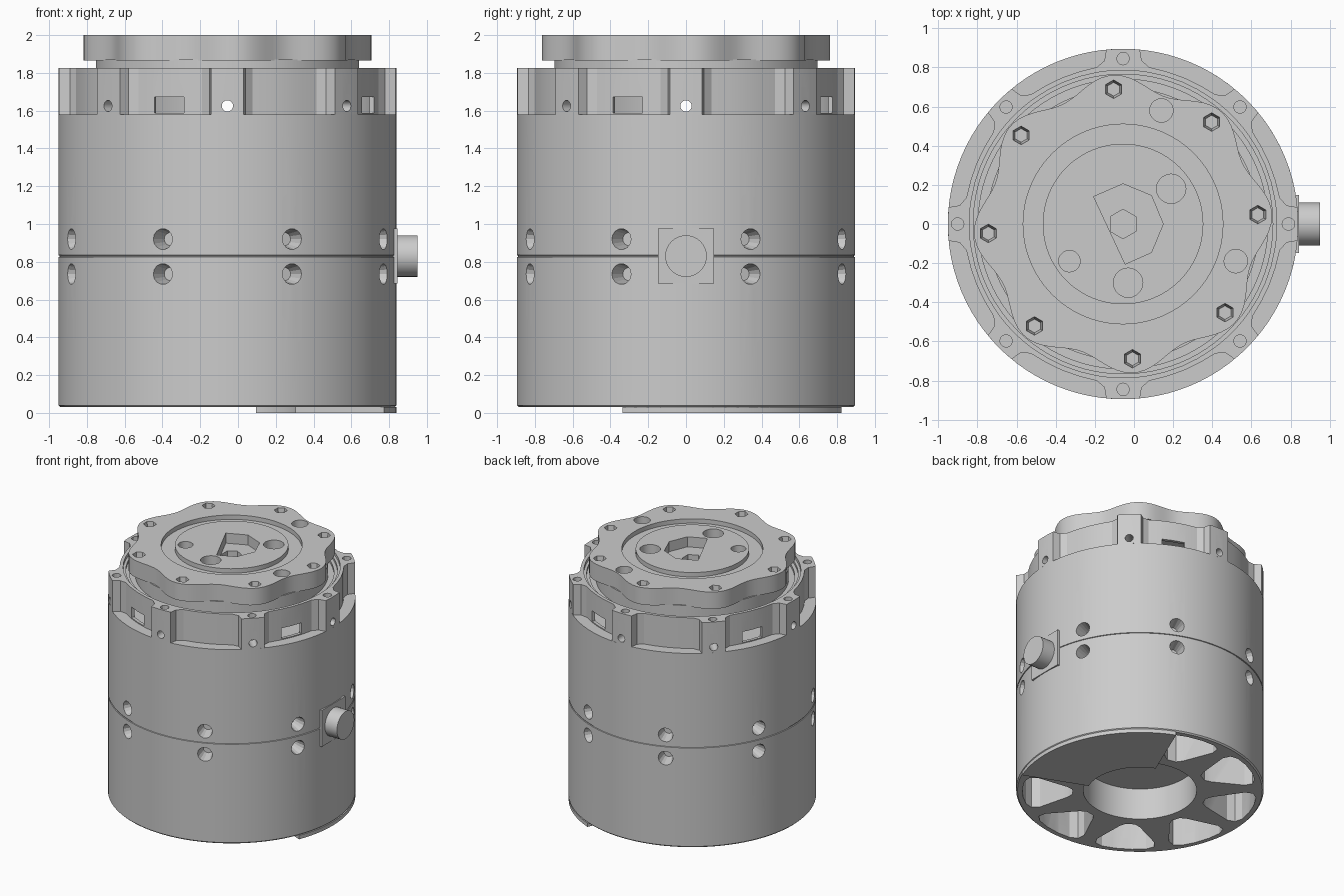
import bpy, bmesh
from math import radians, sin, cos, pi
from mathutils import Matrix, Vector

if "Cube" in bpy.data.objects:
    bpy.data.objects.remove(bpy.data.objects["Cube"])

AXIS_X = -0.056   # everything is built round the origin, then shifted


def polar(deg, r):
    return (r * cos(radians(deg)), r * sin(radians(deg)))


def finish(name, bm):
    bmesh.ops.recalc_face_normals(bm, faces=bm.faces)
    me = bpy.data.meshes.new(name)
    bm.to_mesh(me)
    bm.free()
    ob = bpy.data.objects.new(name, me)
    bpy.context.collection.objects.link(ob)
    return ob


def add_lathe(bm, profile, n=96, closed=False):
    """Spin (r, z) points about z; open profiles start and end on the axis."""
    rings = []
    for r, z in profile:
        if r == 0:
            rings.append([bm.verts.new((0, 0, z))] * n)
        else:
            rings.append([bm.verts.new((*polar(360 * i / n, r), z)) for i in range(n)])
    pairs = list(zip(rings, rings[1:] + rings[:1]))
    for a, b in pairs if closed else pairs[:-1]:
        for i in range(n):
            j = (i + 1) % n
            bm.faces.new(list(dict.fromkeys((a[i], a[j], b[j], b[i]))))


def add_prism(bm, pts, z0, z1):
    lo = [bm.verts.new((x, y, z0)) for x, y in pts]
    hi = [bm.verts.new((x, y, z1)) for x, y in pts]
    bm.faces.new(lo[::-1])
    bm.faces.new(hi)
    for i in range(len(pts)):
        j = (i + 1) % len(pts)
        bm.faces.new((lo[i], lo[j], hi[j], hi[i]))


def add_hole(bm, x, y, r, top, depth, seg=20, r_low=None):
    """Vertical drill."""
    bmesh.ops.create_cone(bm, cap_ends=True, segments=seg, radius1=r if r_low is None else r_low,
                          radius2=r, depth=depth + 0.02,
                          matrix=Matrix.Translation((x, y, top - depth / 2 + 0.01)))


def add_radial(bm, deg, z, r_in, r_out, rad_in, rad_out, seg=20):
    """Sideways drill or boss pointing out at an angle."""
    m = (Matrix.Rotation(radians(deg), 4, 'Z') @ Matrix.Translation(((r_in + r_out) / 2, 0, z))
         @ Matrix.Rotation(pi / 2, 4, 'Y'))
    bmesh.ops.create_cone(bm, cap_ends=True, segments=seg, radius1=rad_in, radius2=rad_out,
                          depth=r_out - r_in, matrix=m)


def add_box(bm, deg, r, z, size):
    m = (Matrix.Rotation(radians(deg), 4, 'Z') @ Matrix.Translation((r, 0, z))
         @ Matrix.Diagonal((*size, 1)))
    bmesh.ops.create_cube(bm, size=1, matrix=m)


def cut(ob, bm):
    cutter = finish("cutter", bm)
    cutter.hide_render = True
    mod = ob.modifiers.new("cut", 'BOOLEAN')
    mod.operation = 'DIFFERENCE'
    mod.solver = 'EXACT'
    mod.use_self = True
    mod.object = cutter
    bpy.context.view_layer.objects.active = ob
    bpy.ops.object.modifier_apply(modifier=mod.name)
    bpy.data.objects.remove(cutter)


# main housing with seam groove and round recess underneath
bm = bmesh.new()
add_lathe(bm, [(0, 0.28), (0.41, 0.28), (0.41, 0.03), (0.885, 0.03), (0.895, 0.04),
               (0.895, 0.825), (0.889, 0.827), (0.889, 0.833), (0.895, 0.835),
               (0.895, 1.58), (0, 1.58)])
housing = finish("housing", bm)

# paired side screw pockets and spoke windows in the underside
bm = bmesh.new()
for k in range(8):
    for z in (0.735, 0.92):
        add_radial(bm, 22.5 + 45 * k, z, 0.79, 0.92, 0.035, 0.06, 14)
half = [(4, 0.49), (8, 0.53), (16, 0.76), (15, 0.82), (11, 0.845), (4, 0.85)]
window = half + [(-a, r) for a, r in reversed(half)]
for k in range(9):
    add_prism(bm, [polar(a + 38 + 40 * k, r) for a, r in window], 0.0, 0.42)
cut(housing, bm)

# partial cover plate under the housing
bm = bmesh.new()
steps = [-22 + 89 * i / 20 for i in range(21)]
add_prism(bm, [polar(a, 0.895) for a in steps] + [polar(a, 0.39) for a in reversed(steps)], 0.0, 0.03)
finish("bottom_cover", bm)

# crown ring with eight bolt lobes
bm = bmesh.new()
lobe = [(-5.5, 0.895), (-2, 0.895), (2, 0.895), (5.5, 0.895), (6.5, 0.84), (9.5, 0.812),
        (16, 0.81), (22.5, 0.81), (29, 0.81), (35.5, 0.812), (38.5, 0.84)]
outline = [(a + 45 * k, r) for k in range(8) for a, r in lobe]
loops = []
for z in (1.58, 1.825):
    loops.append([bm.verts.new((*polar(a, r), z)) for a, r in outline])
    loops.append([bm.verts.new((*polar(a, 0.785), z)) for a, r in outline])
n = len(outline)
for a, b in ((0, 1), (1, 3), (3, 2), (2, 0)):
    for i in range(n):
        j = (i + 1) % n
        bm.faces.new((loops[a][i], loops[a][j], loops[b][j], loops[b][i]))
crown = finish("crown_ring", bm)

# bolt holes, cross holes and side windows of the crown
bm = bmesh.new()
for k in range(8):
    add_hole(bm, *polar(45 * k, 0.845), 0.032, 1.825, 0.09, 12)
    add_radial(bm, 45 * k, 1.625, 0.74, 0.95, 0.03, 0.03, 16)
for k in range(4):
    add_box(bm, -22.5 + 90 * k, 0.8, 1.63, (0.14, 0.17, 0.085))
cut(crown, bm)

# stepped bearing inside the crown
bm = bmesh.new()
add_lathe(bm, [(0.69, 1.70), (0.79, 1.70), (0.79, 1.80), (0.765, 1.80), (0.765, 1.78),
               (0.74, 1.78), (0.74, 1.76), (0.69, 1.76)], closed=True)
finish("bearing", bm)

# rotating neck
bm = bmesh.new()
add_lathe(bm, [(0, 1.70), (0.697, 1.70), (0.697, 1.87), (0, 1.87)])
neck = finish("output_neck", bm)

# wavy eight-lobed output flange
bm = bmesh.new()
add_prism(bm, [polar(a, 0.724 + 0.039 * cos(radians(8 * (a - 4)))) for a in
               (360 * i / 128 for i in range(128))], 1.865, 2.0)
flange = finish("output_flange", bm)

# ring groove of the flange
bm = bmesh.new()
add_lathe(bm, [(0.41, 1.965), (0.51, 1.965), (0.51, 2.05), (0.41, 2.05)], closed=True)
cut(flange, bm)

# rim bolts, dowel holes and the flat-sided centre recess
bm = bmesh.new()
for k in range(8):
    add_hole(bm, *polar(4 + 45 * k, 0.69), 0.05, 2.0, 0.09, 6, 0.035)
for x, y, r in ((0.246, 0.18, 0.075), (0.026, -0.3, 0.075), (-0.274, -0.19, 0.055),
                (0.196, 0.58, 0.06), (0.576, -0.19, 0.06)):
    add_hole(bm, x, y, r, 2.0, 0.1)
add_prism(bm, [polar(a, 0.205) for a in (-87, -45, 0, 45, 90, 137)], 1.92, 2.05)
cut(flange, bm)

# deeper hexagonal bore through flange and neck
for ob in (flange, neck):
    bm = bmesh.new()
    add_hole(bm, 0, 0, 0.075, 2.05, 0.27, 6)
    cut(ob, bm)

# side connector with square base
bm = bmesh.new()
add_box(bm, 0, 0.87, 0.83, (0.06, 0.295, 0.29))
finish("connector_base", bm)
bm = bmesh.new()
add_radial(bm, 0, 0.83, 0.87, 1.006, 0.11, 0.11, 32)
finish("connector", bm)

# shift on to the grid and smooth
for ob in bpy.context.scene.objects:
    ob.location.x = AXIS_X
    ob.select_set(True)
bpy.context.view_layer.objects.active = housing
bpy.ops.object.shade_smooth_by_angle(angle=radians(25))
